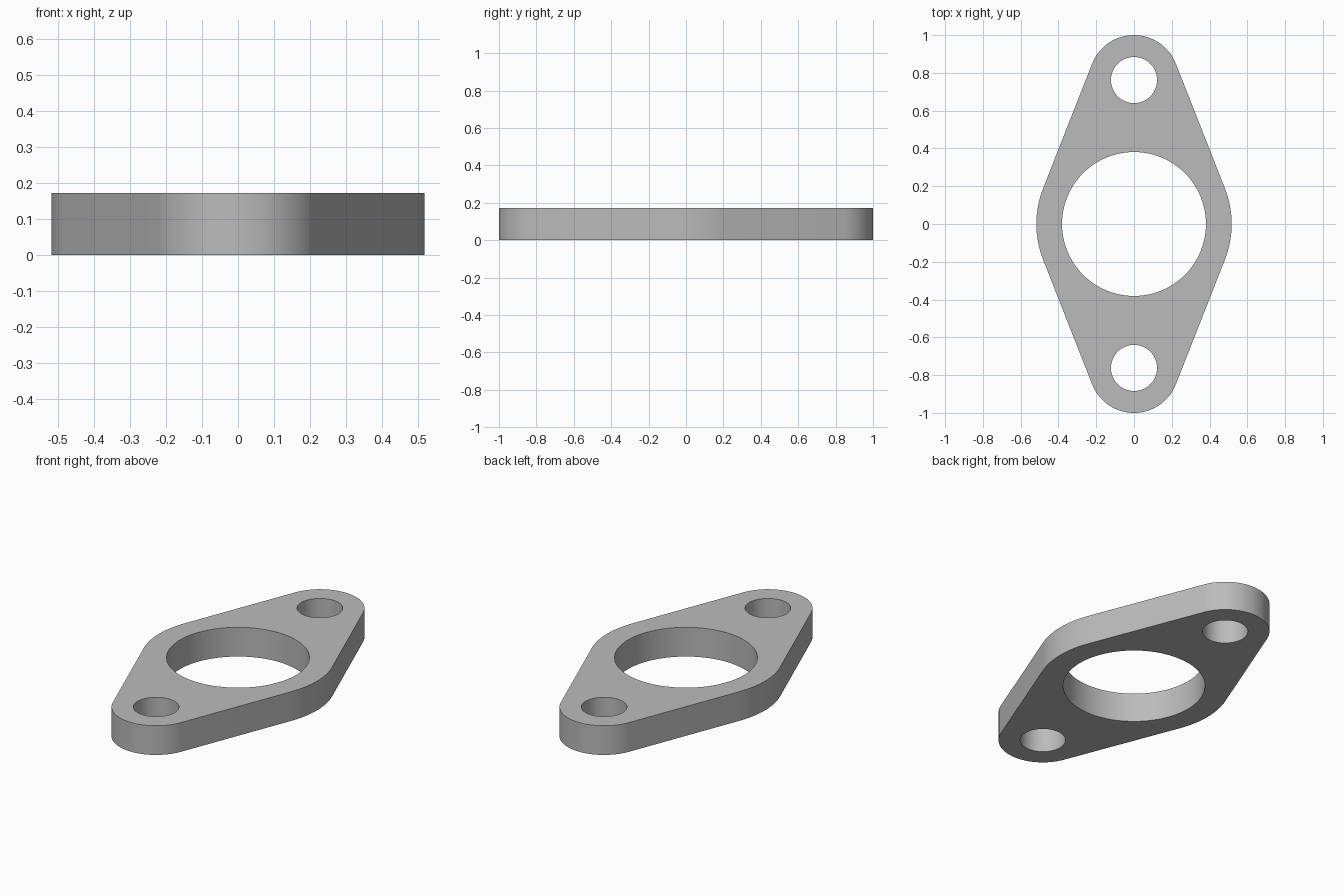
import bpy
import bmesh
import math

cube = bpy.data.objects.get("Cube")
if cube:
    bpy.data.objects.remove(cube, do_unlink=True)

THICKNESS = 0.172
HUB_RADIUS, BORE_RADIUS = 0.517, 0.381
EAR_RADIUS, BOLT_RADIUS = 0.238, 0.122
EAR_Y = 1 - EAR_RADIUS


def arc(cy, radius, start, end, steps):
    """Points on an arc centred on (0, cy), both ends included."""
    return [(radius * math.cos(start + (end - start) * i / steps),
             cy + radius * math.sin(start + (end - start) * i / steps))
            for i in range(steps + 1)]


def circle(cy, radius, steps=64):
    return arc(cy, radius, 0, math.tau, steps)[:-1]


# Outline: hub and ear arcs joined by their common tangents
tilt = math.asin((HUB_RADIUS - EAR_RADIUS) / EAR_Y)
half = (arc(0, HUB_RADIUS, -tilt, tilt, 16)
        + arc(EAR_Y, EAR_RADIUS, tilt, math.pi - tilt, 32))
outline = half + [(-x, -y) for x, y in half]

# Flat face with the bore and two bolt holes left open
bm = bmesh.new()
loops = [outline, circle(0, BORE_RADIUS, 96),
         circle(EAR_Y, BOLT_RADIUS), circle(-EAR_Y, BOLT_RADIUS)]
for loop in loops:
    verts = [bm.verts.new((x, y, 0)) for x, y in loop]
    for a, b in zip(verts, verts[1:] + verts[:1]):
        bm.edges.new((a, b))
bmesh.ops.triangle_fill(bm, edges=bm.edges[:], use_beauty=True, normal=(0, 0, 1))

# Raise the face into a solid plate
raised = bmesh.ops.extrude_face_region(bm, geom=bm.faces[:])["geom"]
bmesh.ops.translate(bm, vec=(0, 0, THICKNESS),
                    verts=[g for g in raised if isinstance(g, bmesh.types.BMVert)])
bmesh.ops.recalc_face_normals(bm, faces=bm.faces[:])

mesh = bpy.data.meshes.new("flange_plate")
bm.to_mesh(mesh)
bm.free()
plate = bpy.data.objects.new("flange_plate", mesh)
bpy.context.collection.objects.link(plate)

# Plain grey metal
grey = bpy.data.materials.new("plain_grey")
grey.use_nodes = True
colour = (0.5, 0.5, 0.5, 1)
grey.diffuse_color = colour
grey.node_tree.nodes["Principled BSDF"].inputs["Base Color"].default_value = colour
mesh.materials.append(grey)

# Smooth walls with crisp rims
bpy.ops.object.select_all(action="DESELECT")
plate.select_set(True)
bpy.context.view_layer.objects.active = plate
bpy.ops.object.shade_smooth_by_angle(angle=math.radians(30))
